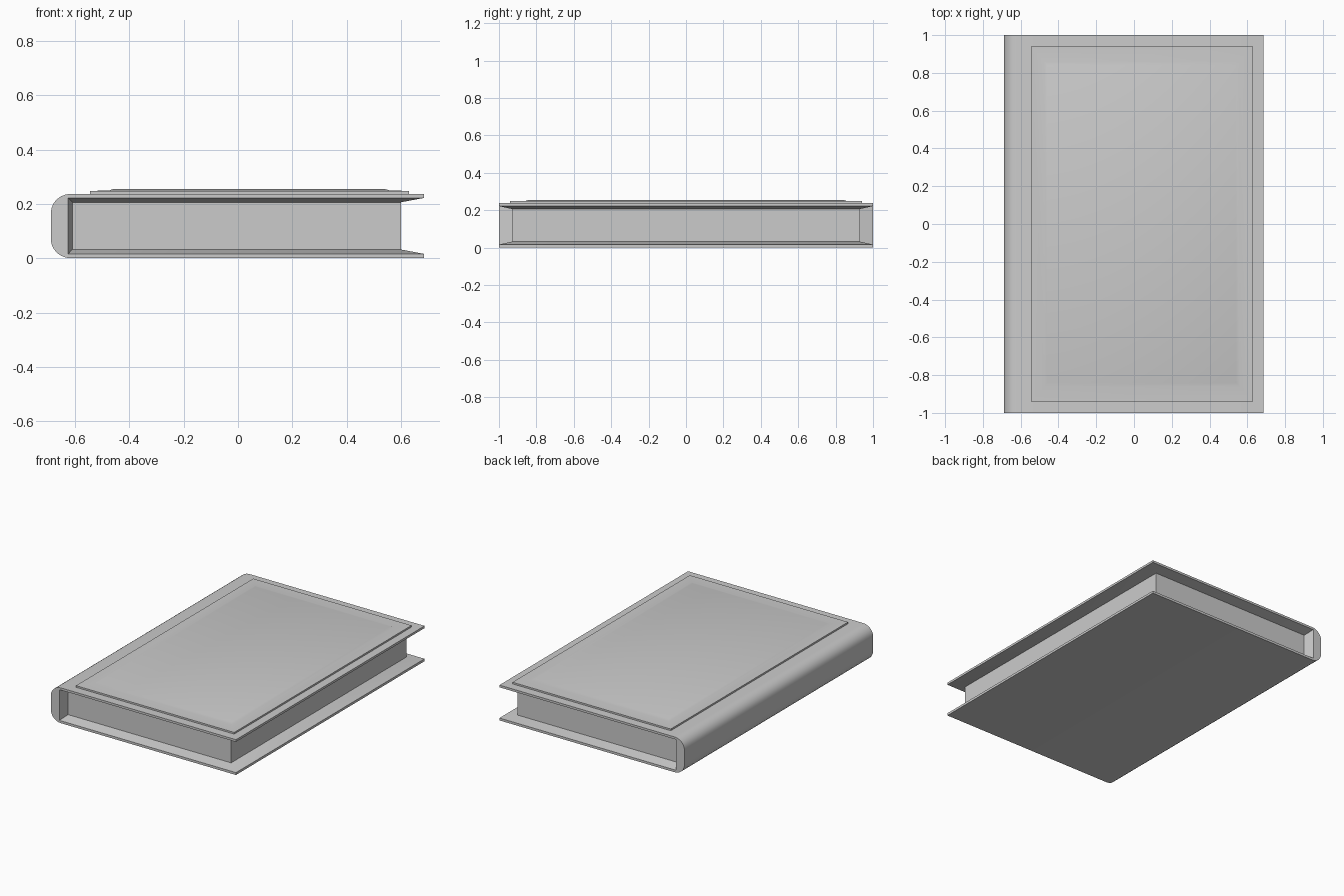
import bpy, bmesh, math

if "Cube" in bpy.data.objects:
    bpy.data.objects.remove(bpy.data.objects["Cube"])


def finish(name, bm):
    bmesh.ops.remove_doubles(bm, verts=bm.verts, dist=1e-5)
    bmesh.ops.recalc_face_normals(bm, faces=bm.faces)
    mesh = bpy.data.meshes.new(name)
    bm.to_mesh(mesh)
    bm.free()
    obj = bpy.data.objects.new(name, mesh)
    bpy.context.collection.objects.link(obj)
    bpy.ops.object.select_all(action='DESELECT')
    obj.select_set(True)
    bpy.context.view_layer.objects.active = obj
    bpy.ops.object.shade_smooth_by_angle(angle=math.radians(35))
    return obj


def face(bm, pts):
    return bm.faces.new([bm.verts.new(p) for p in pts])


# Book body: cover boards, rounded spine and recessed page block
H, XR, XL = 0.237, 0.685, -0.625
TB, TT = 0.016, 0.222
bm = bmesh.new()

# outer profile of the cover, with a rounded spine on the left
outer = [(XR, TB), (XR, 0.0)]
steps = 6
for cz, a0 in ((0.07, 270), (H - 0.07, 180)):
    for i in range(steps + 1):
        a = math.radians(a0 - 90 * i / steps)
        outer.append((-0.615 + 0.074 * math.cos(a), cz + 0.07 * math.sin(a)))
outer += [(XR, H), (XR, TT)]
inner = [(XL, TT), (XL, TB)]
for (x0, z0), (x1, z1) in zip(outer, outer[1:]):
    face(bm, [(x0, -1, z0), (x1, -1, z1), (x1, 1, z1), (x0, 1, z0)])

# opening at the cover rim (o) and recessed page rectangle (p)
o = lambda i, s, k: ((XL, XR)[i], s, (TB, TT)[k])
p = lambda i, s, k: ((-0.61, 0.6)[i], s * 0.93, (0.032, 0.206)[k])
for s in (-1, 1):
    face(bm, [(x, s, z) for x, z in outer + inner])
    face(bm, [p(0, s, 0), p(1, s, 0), p(1, s, 1), p(0, s, 1)])
    face(bm, [o(0, s, 0), o(0, s, 1), p(0, s, 1), p(0, s, 0)])
    for k in (0, 1):
        face(bm, [o(0, s, k), o(1, s, k), p(1, s, k), p(0, s, k)])
for k in (0, 1):
    face(bm, [o(1, -1, k), o(1, 1, k), p(1, 1, k), p(1, -1, k)])
face(bm, [p(1, -1, 0), p(1, 1, 0), p(1, 1, 1), p(1, -1, 1)])
finish("book_body", bm)

# Raised front cover panel with a slightly higher centre
bm = bmesh.new()
rings = []
for x0, x1, y, z in ((-0.545, 0.63, 0.94, H), (-0.545, 0.63, 0.94, 0.248),
                     (-0.475, 0.56, 0.86, 0.249), (-0.46, 0.54, 0.84, 0.255)):
    rings.append([bm.verts.new(c) for c in
                  ((x0, -y, z), (x1, -y, z), (x1, y, z), (x0, y, z))])
for a, b in zip(rings, rings[1:]):
    for i in range(4):
        j = (i + 1) % 4
        bm.faces.new((a[i], a[j], b[j], b[i]))
bm.faces.new(rings[-1])
bm.faces.new(rings[0][::-1])
finish("cover_panel", bm)
